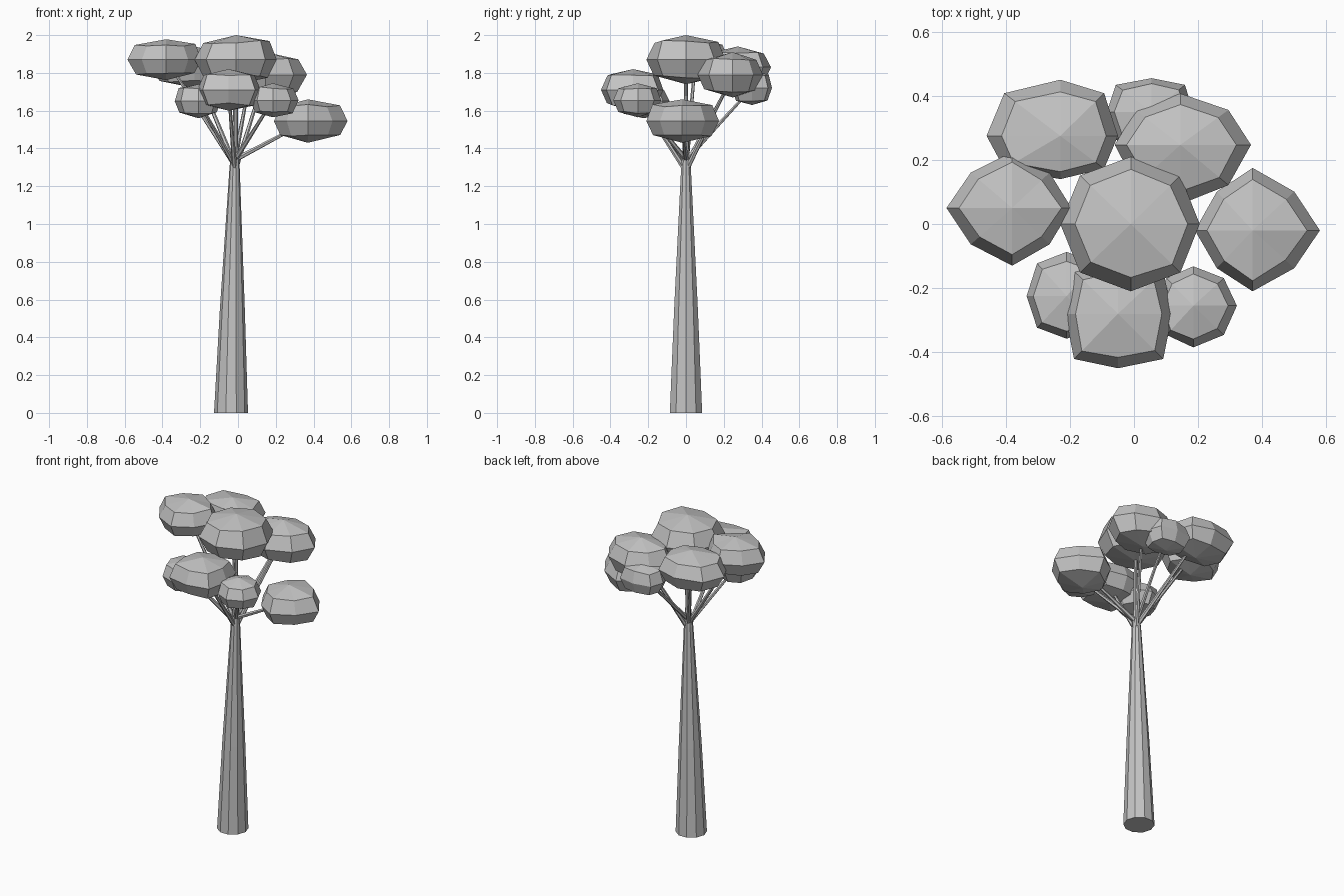
import bpy, bmesh, random
from math import sin, cos, pi
from mathutils import Vector

random.seed(4)
cube = bpy.data.objects.get("Cube")
if cube:
    bpy.data.objects.remove(cube, do_unlink=True)

grey = bpy.data.materials.new("plain_grey")
grey.use_nodes = True
grey.diffuse_color = (0.55, 0.55, 0.55, 1)
grey.node_tree.nodes["Principled BSDF"].inputs["Base Color"].default_value = grey.diffuse_color


def loft(name, rings, bottom=None, top=None):
    """Skin rings of points; close each end with an apex point or a flat cap."""
    bm = bmesh.new()
    loops = [[bm.verts.new(p) for p in ring] for ring in rings]
    n = len(loops[0])
    for low, high in zip(loops, loops[1:]):
        for i in range(n):
            j = (i + 1) % n
            bm.faces.new((low[i], low[j], high[j], high[i]))
    for loop, apex in ((loops[0], bottom), (loops[-1], top)):
        if apex is None:
            bm.faces.new(loop)
        else:
            tip = bm.verts.new(apex)
            for i in range(n):
                bm.faces.new((loop[i], loop[(i + 1) % n], tip))
    bmesh.ops.recalc_face_normals(bm, faces=bm.faces)
    mesh = bpy.data.meshes.new(name)
    bm.to_mesh(mesh)
    bm.free()
    mesh.materials.append(grey)
    obj = bpy.data.objects.new(name, mesh)
    bpy.context.collection.objects.link(obj)
    return obj


def circle(centre, radius, n, side=Vector((1, 0, 0)), up=Vector((0, 1, 0))):
    return [Vector(centre) + radius * (side * cos(2 * pi * i / n) + up * sin(2 * pi * i / n))
            for i in range(n)]


def branch(name, start, end, r0, r1):
    axis = (end - start).normalized()
    side = axis.orthogonal().normalized()
    up = axis.cross(side)
    loft(name, [circle(start, r0, 6, side, up), circle(end, r1, 6, side, up)])


def foliage(name, centre, reach, height, diagonal):
    """Flattened eight-sided clump; reach is -x, +x, -y, +y from its centre."""
    left, right, front, back = reach
    outline = []
    for i in range(8):
        k = diagonal if i % 2 else 1
        c, s = round(cos(i * pi / 4), 3), round(sin(i * pi / 4), 3)
        sx = (c > 0) - (c < 0)
        sy = (s > 0) - (s < 0)
        outline.append(Vector((sx * k * (right if sx > 0 else left),
                               sy * k * (back if sy > 0 else front), 0)))
    rings = []
    for scale, lift in ((0.79, -0.7), (1, 0), (0.81, 0.72)):
        ring = []
        for p in outline:
            wobble = random.uniform(-0.07, 0.07) if lift else 0
            ring.append(centre + p * (scale + wobble * 0.4)
                        + Vector((0, 0, height * (lift + wobble))))
        rings.append(ring)
    tip = Vector((0, 0, height))
    loft(name, rings, centre - tip, centre + tip)


# Trunk, narrowing into the central stem
trunk = [(-0.037, 0, 0.09), (-0.03, 0.55, 0.066), (-0.018, 1.3, 0.027),
         (-0.015, 1.42, 0.016), (-0.012, 1.8, 0.009)]
loft("trunk", [circle((x, 0, z), r, 10) for x, z, r in trunk])

# Foliage clumps: centre, reach, half height, diagonal factor
clumps = {
    "top": ((-0.01, 0, 1.87), (0.22, 0.215, 0.21, 0.21), 0.13, 0.72),
    "left_high": ((-0.38, 0.05, 1.87), (0.205, 0.185, 0.18, 0.175), 0.108, 0.63),
    "right_low": ((0.37, -0.02, 1.545), (0.18, 0.21, 0.19, 0.195), 0.115, 0.62),
    "front": ((-0.05, -0.28, 1.71), (0.165, 0.17, 0.17, 0.16), 0.11, 0.83),
    "front_left": ((-0.21, -0.225, 1.65), (0.125, 0.12, 0.133, 0.138), 0.09, 0.74),
    "front_right": ((0.185, -0.255, 1.655), (0.12, 0.136, 0.13, 0.123), 0.09, 0.7),
    "back_right": ((0.145, 0.247, 1.79), (0.205, 0.22, 0.185, 0.16), 0.12, 0.68),
    "back_left": ((-0.23, 0.275, 1.83), (0.23, 0.18, 0.135, 0.175), 0.11, 0.76),
    "back": ((0.055, 0.35, 1.72), (0.14, 0.13, 0.11, 0.105), 0.09, 0.8),
}
for i, (place, (centre, reach, height, diagonal)) in enumerate(clumps.items()):
    centre = Vector(centre)
    foliage(place + "_foliage", centre, reach, height, diagonal)
    if place != "top":
        start = Vector((-0.016, 0, 1.28 + 0.03 * (i % 3)))
        branch(place + "_branch", start, centre, 0.014, 0.007)
